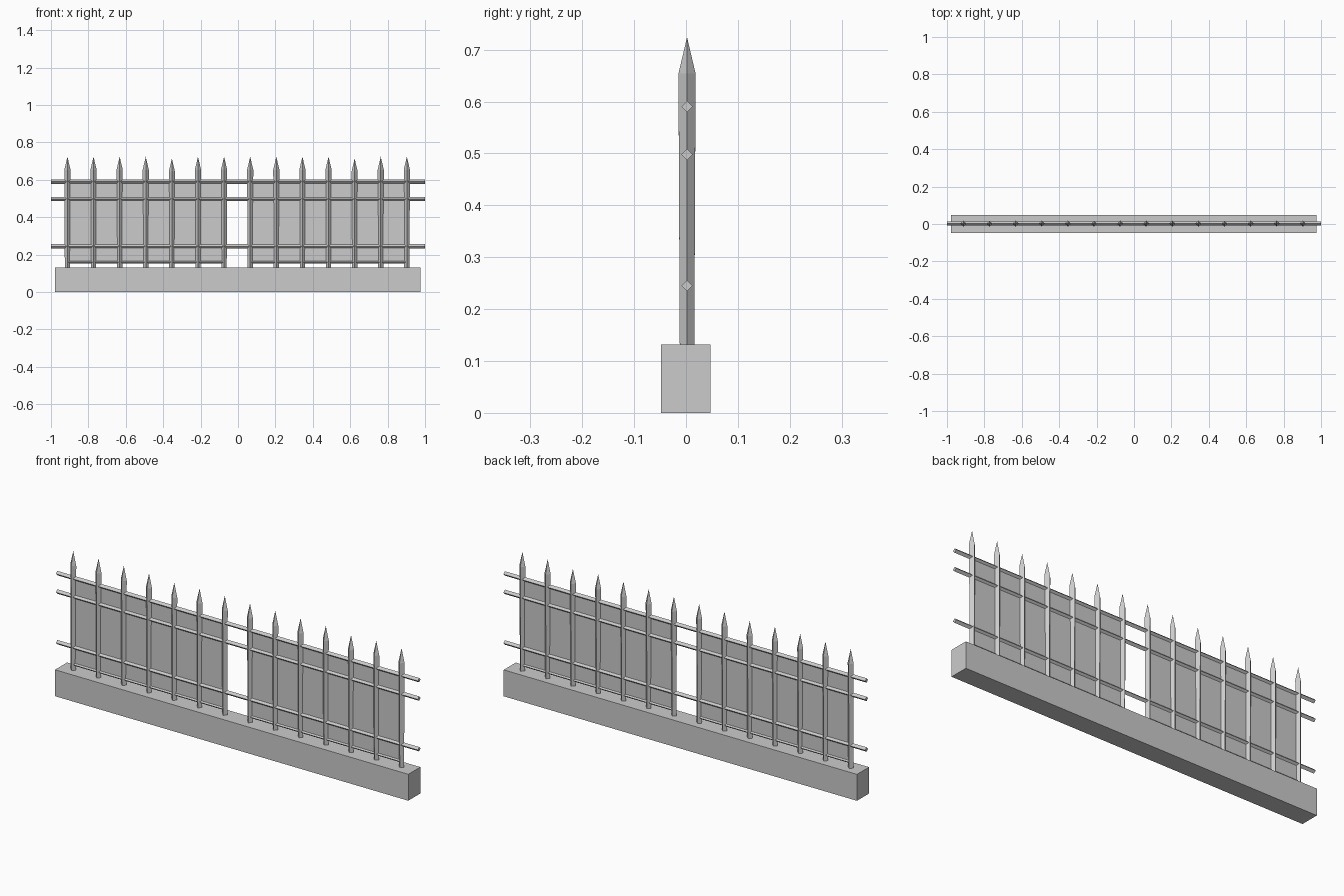
import bpy
import bmesh
from math import pi, cos, sin

if "Cube" in bpy.data.objects:
    bpy.data.objects.remove(bpy.data.objects["Cube"], do_unlink=True)

COLOUR = (0.6, 0.6, 0.6, 1.0)
grey = bpy.data.materials.new("plain grey")
grey.use_nodes = True
grey.diffuse_color = COLOUR
grey.node_tree.nodes["Principled BSDF"].inputs["Base Color"].default_value = COLOUR

MID_Y = 0.002


def finish(name, bm):
    bmesh.ops.recalc_face_normals(bm, faces=bm.faces)
    mesh = bpy.data.meshes.new(name)
    bm.to_mesh(mesh)
    bm.free()
    mesh.materials.append(grey)
    obj = bpy.data.objects.new(name, mesh)
    bpy.context.collection.objects.link(obj)
    return obj


def box(name, low, high):
    bm = bmesh.new()
    bmesh.ops.create_cube(bm, size=1)
    for v in bm.verts:
        for i in range(3):
            v.co[i] = low[i] if v.co[i] < 0 else high[i]
    return finish(name, bm)


def diamond_bar(name, x0, x1, z, radius):
    """Square bar along x, standing on its edge."""
    bm = bmesh.new()
    ends = [[bm.verts.new((x, MID_Y + radius * cos(k * pi / 2),
                           z + radius * sin(k * pi / 2))) for k in range(4)]
            for x in (x0, x1)]
    for k in range(4):
        n = (k + 1) % 4
        bm.faces.new((ends[0][k], ends[0][n], ends[1][n], ends[1][k]))
    for ring in ends:
        bm.faces.new(ring)
    return finish(name, bm)


def picket(name, x, top):
    """Square post turned a quarter, flaring slightly to a pointed head."""
    bm = bmesh.new()
    rings = [[bm.verts.new((x + r * cos(k * pi / 2),
                            MID_Y + r * sin(k * pi / 2), z)) for k in range(4)]
             for r, z in ((0.014, 0.125), (0.0165, top - 0.07))]
    tip = bm.verts.new((x, MID_Y, top))
    bm.faces.new(rings[0])
    for k in range(4):
        n = (k + 1) % 4
        bm.faces.new((rings[0][k], rings[0][n], rings[1][n], rings[1][k]))
        bm.faces.new((rings[1][k], rings[1][n], tip))
    return finish(name, bm)


# Foundation
box("base_wall", (-0.978, -0.048, 0), (0.975, 0.047, 0.132))

# Long rails
for label, z in (("lower", 0.245), ("middle", 0.498), ("top", 0.59)):
    diamond_bar(label + "_rail", -1, 1, z, 0.011)

# Pickets, two groups of seven
for i in range(14):
    x = -0.912 + i * 0.1396
    picket("picket_%d" % (i + 1), x, 0.714 if i in (4, 11) else 0.724)

# Infill panels with a thin rail at the foot, leaving the centre bay open
for side, x0, x1 in (("right", -0.912, -0.07), ("left", 0.07, 0.903)):
    box(side + "_panel", (x0, MID_Y - 0.002, 0.155), (x1, MID_Y + 0.002, 0.59))
    diamond_bar(side + "_foot_rail", x0, x1, 0.16, 0.008)
